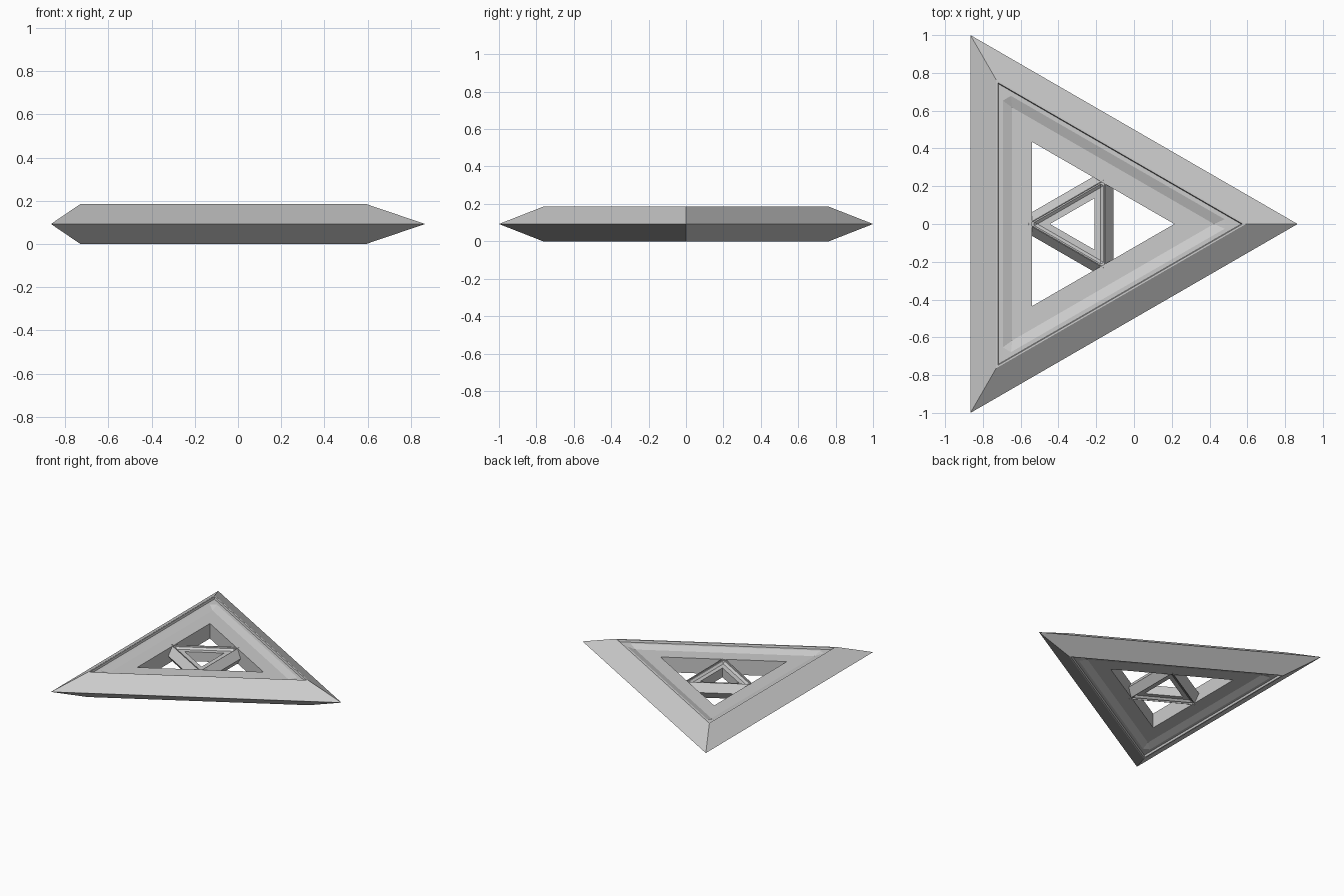
import bpy, bmesh, math

if "Cube" in bpy.data.objects:
    bpy.data.objects.remove(bpy.data.objects["Cube"])

CX = -0.2887    # centroid of the outer triangle
ZC = 0.0925     # mid height

# upper half of the cross-section: (apothem, height, corner cut)
HALF = [(0.5774, 0.0, 0), (0.441, 0.0925, 0), (0.432, 0.0925, 0), (0.428, 0.077, 0),
        (0.406, 0.077, 0.05), (0.356, 0.057, 0), (0.251, 0.057, 0)]


def ring(bm, apothem, z, cut, sx, sxy, sz):
    """Triangle with optionally clipped corners, two points per corner."""
    verts = []
    for k in range(3):
        a = math.radians(120 * k)
        for side in (-1, 1):
            x = 2 * apothem - cut * math.cos(math.radians(30))
            y = side * cut * 0.5
            px = x * math.cos(a) - y * math.sin(a)
            py = x * math.sin(a) + y * math.cos(a)
            verts.append(bm.verts.new((CX + sx * sxy * px, sxy * py, ZC + sz * z)))
    return verts


def triangle_frame(name, sx, sxy, sz):
    bm = bmesh.new()
    section = HALF + [(a, -z, c) for a, z, c in reversed(HALF[1:])]
    rings = [ring(bm, *p, sx, sxy, sz) for p in section]
    for i, r in enumerate(rings):
        q = rings[(i + 1) % len(rings)]
        for j in range(6):
            n = (j + 1) % 6
            bm.faces.new((r[j], r[n], q[n], q[j]))
    bmesh.ops.remove_doubles(bm, verts=bm.verts[:], dist=0.0001)
    bmesh.ops.recalc_face_normals(bm, faces=bm.faces[:])
    me = bpy.data.meshes.new(name)
    bm.to_mesh(me)
    bm.free()
    ob = bpy.data.objects.new(name, me)
    bpy.context.collection.objects.link(ob)
    return ob


# large frame, and the small reversed frame wedged in its opening
triangle_frame("outer_triangle_frame", 1, 1.0, 1.0)
triangle_frame("inner_triangle_frame", -1, 0.312, 0.62)
